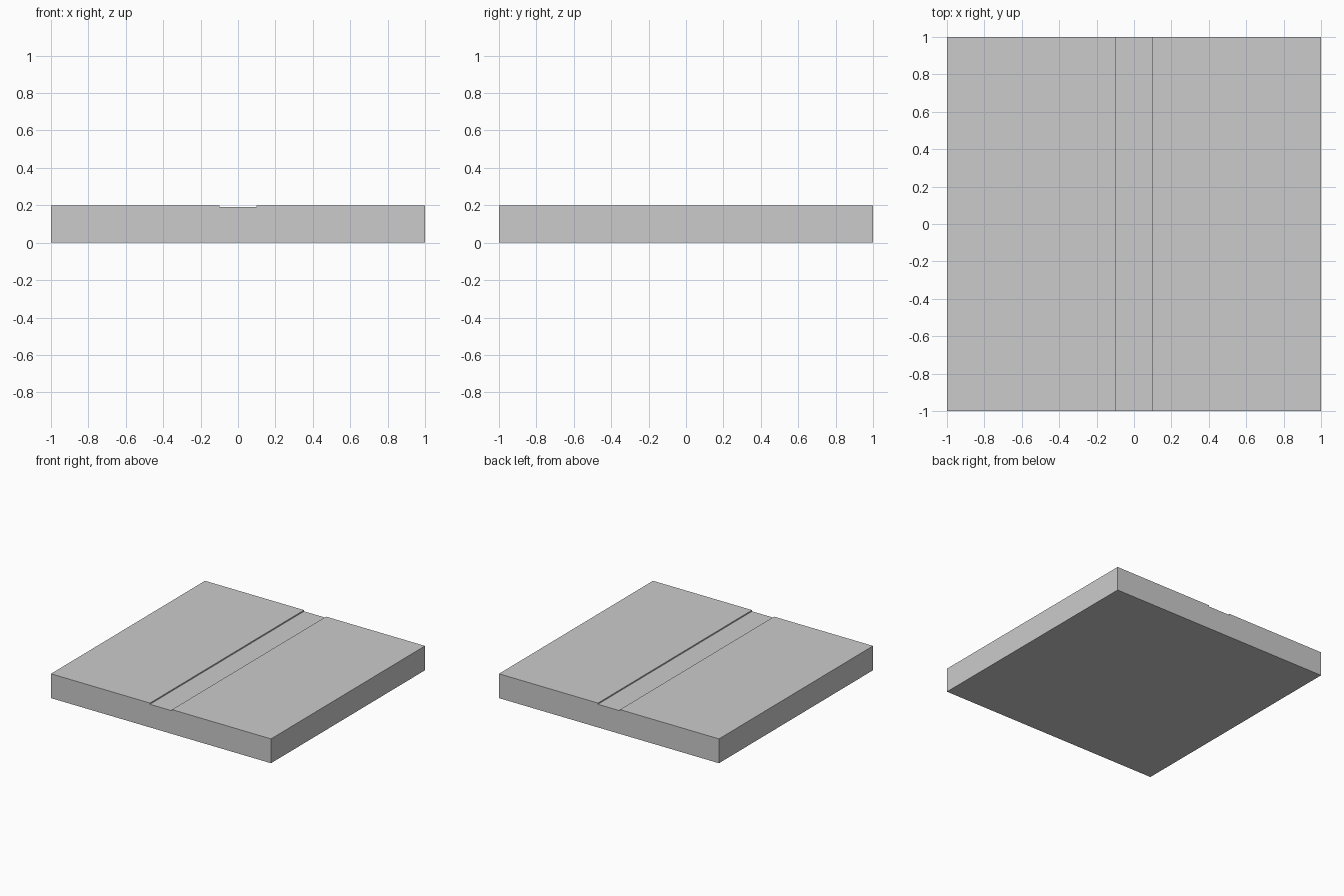
import bpy
import bmesh

if "Cube" in bpy.data.objects:
    bpy.data.objects.remove(bpy.data.objects["Cube"])

HALF, TOP, GROOVE_HALF, GROOVE_Z = 1.0, 0.2, 0.1, 0.19

# Slab cross-section with a shallow central groove, in the xz plane
right = [(HALF, 0), (HALF, TOP), (GROOVE_HALF, TOP), (GROOVE_HALF, GROOVE_Z)]
profile = right + [(-x, z) for x, z in reversed(right)]

# Extrude the profile from front to back
bm = bmesh.new()
face = bm.faces.new([bm.verts.new((x, -HALF, z)) for x, z in profile])
extruded = bmesh.ops.extrude_face_region(bm, geom=[face], use_keep_orig=True)
back = [v for v in extruded["geom"] if isinstance(v, bmesh.types.BMVert)]
bmesh.ops.translate(bm, verts=back, vec=(0, 2 * HALF, 0))
bmesh.ops.recalc_face_normals(bm, faces=bm.faces)

mesh = bpy.data.meshes.new("grooved_slab")
bm.to_mesh(mesh)
bm.free()
slab = bpy.data.objects.new("grooved_slab", mesh)
bpy.context.collection.objects.link(slab)
